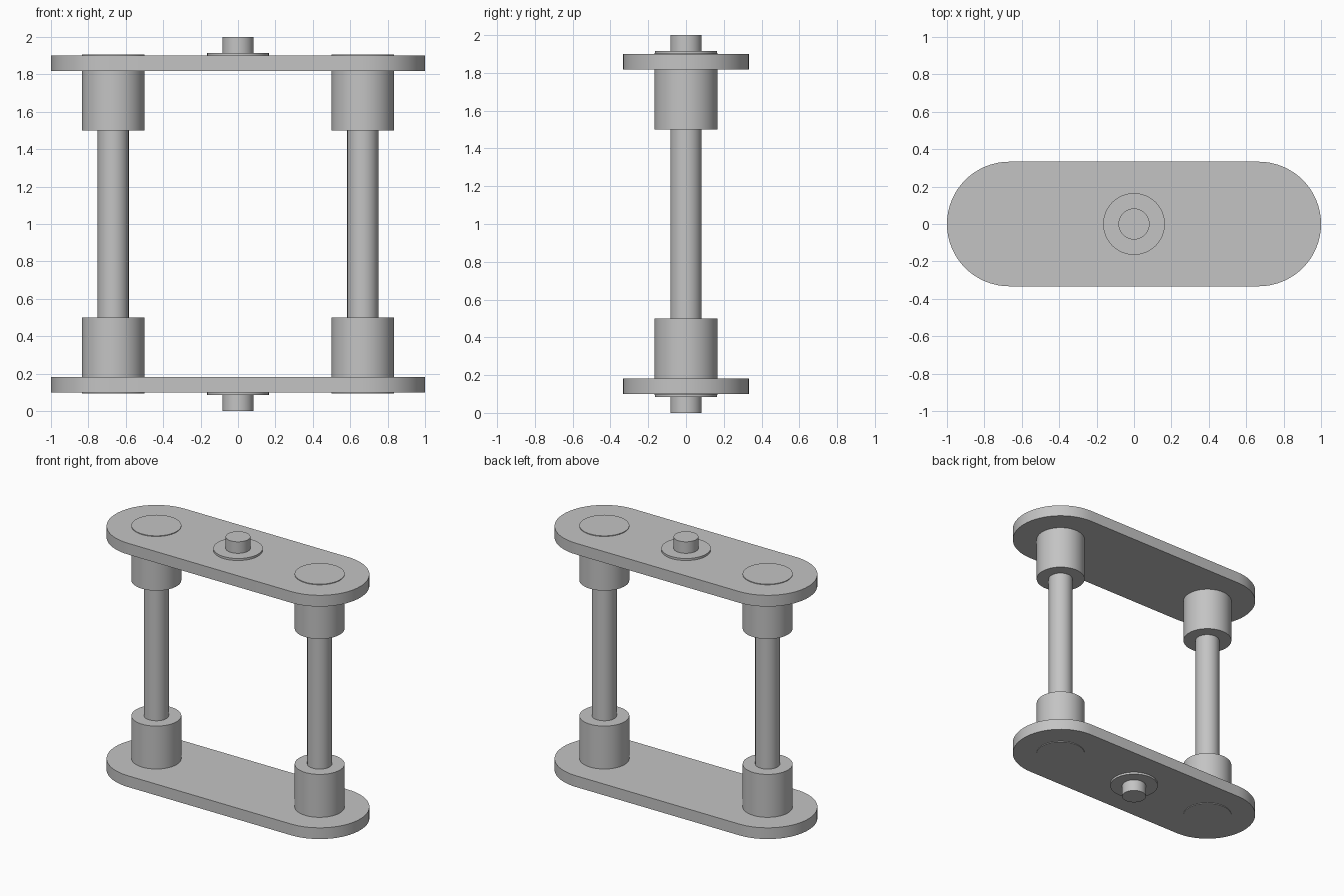
import bpy
import bmesh
from math import cos, sin, pi, radians

cube = bpy.data.objects.get("Cube")
if cube:
    bpy.data.objects.remove(cube, do_unlink=True)

# Single grey metal
grey = bpy.data.materials.new("grey metal")
grey.use_nodes = True
colour = (0.55, 0.55, 0.55, 1)
grey.diffuse_color = colour
grey.node_tree.nodes["Principled BSDF"].inputs["Base Color"].default_value = colour

SEGMENTS = 64
POST_X = 0.667


def arc(cx, radius, start, sweep, steps):
    return [(cx + radius * cos(start + sweep * i / steps),
             radius * sin(start + sweep * i / steps)) for i in range(steps)]


def extrude(name, outline, z0, z1, x=0):
    """Solid prism from a flat outline, with smooth sides and sharp rims."""
    bm = bmesh.new()
    base = bm.faces.new([bm.verts.new((px, py, z0)) for px, py in outline])
    top = bmesh.ops.extrude_face_region(bm, geom=[base], use_keep_orig=True)["geom"]
    bmesh.ops.translate(bm, vec=(0, 0, z1 - z0),
                        verts=[v for v in top if isinstance(v, bmesh.types.BMVert)])
    bmesh.ops.recalc_face_normals(bm, faces=bm.faces)
    mesh = bpy.data.meshes.new(name)
    bm.to_mesh(mesh)
    bm.free()
    mesh.materials.append(grey)
    obj = bpy.data.objects.new(name, mesh)
    obj.location.x = x
    bpy.context.collection.objects.link(obj)
    bpy.ops.object.select_all(action='DESELECT')
    obj.select_set(True)
    bpy.context.view_layer.objects.active = obj
    bpy.ops.object.shade_smooth_by_angle(angle=radians(30))


def cylinder(name, radius, z0, z1, x=0):
    extrude(name, arc(0, radius, 0, 2 * pi, SEGMENTS), z0, z1, x)


def at_end(end, low, high):
    """Heights measured from the bottom, flipped for the upper end."""
    return (low, high) if end == "lower" else (2 - high, 2 - low)


# Rounded-end plate outline
half = SEGMENTS // 2
slot = (arc(POST_X, 0.333, -pi / 2, pi, half) + [(POST_X, 0.333)]
        + arc(-POST_X, 0.333, pi / 2, pi, half) + [(-POST_X, -0.333)])

# Plates, washers, pivot pins and sockets at both ends
for end in ("lower", "upper"):
    extrude(end + "_plate", slot, *at_end(end, 0.1, 0.183))
    cylinder(end + "_washer", 0.165, *at_end(end, 0.085, 0.11))
    cylinder(end + "_pivot_pin", 0.083, *at_end(end, 0, 0.11))
    for side, x in (("left", POST_X), ("right", -POST_X)):
        cylinder(f"{end}_{side}_socket", 0.167, *at_end(end, 0.095, 0.5), x)

# Posts between the sockets
for side, x in (("left", POST_X), ("right", -POST_X)):
    cylinder(side + "_post", 0.083, 0.45, 1.55, x)
